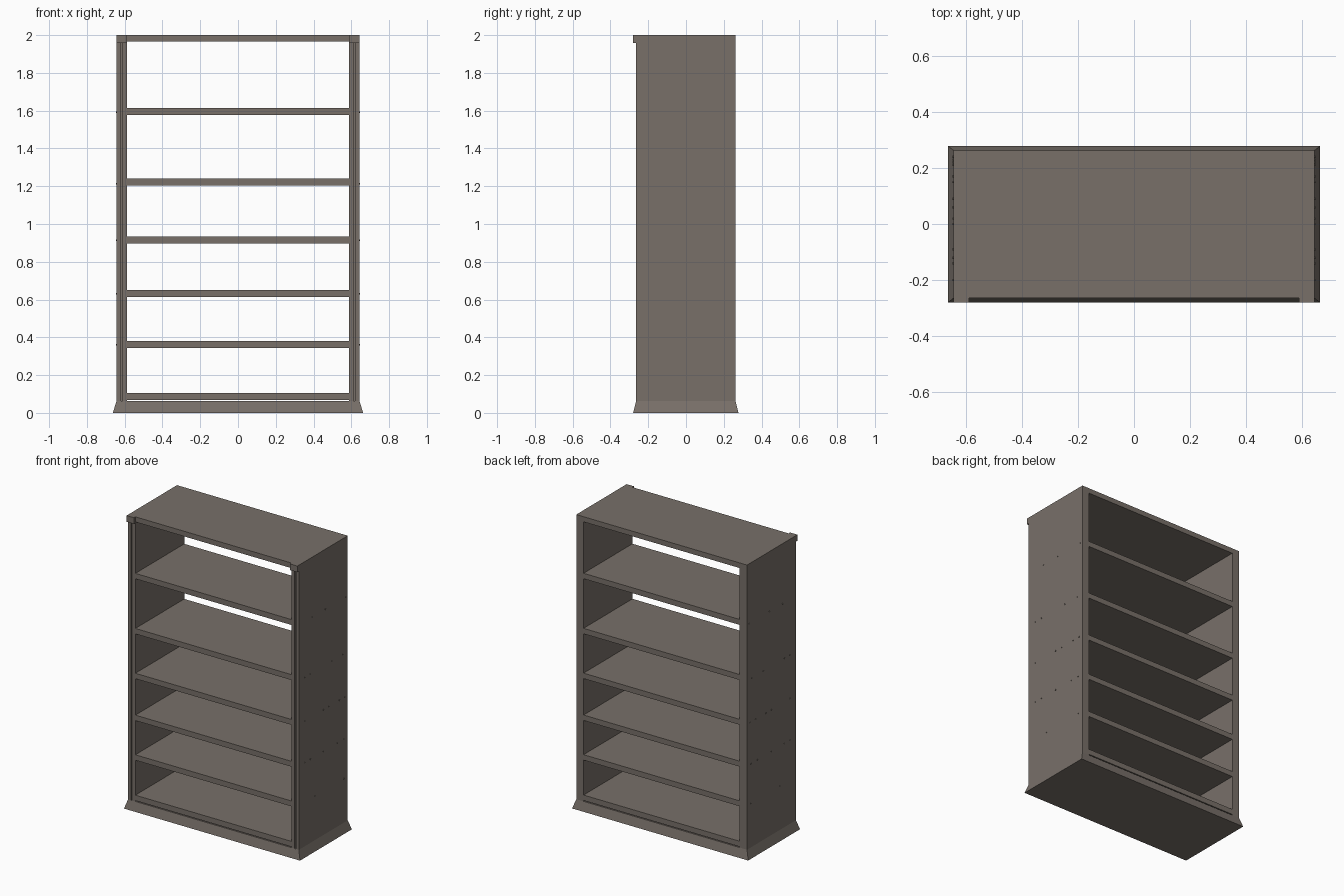
import bpy, bmesh
from math import pi

cube = bpy.data.objects.get("Cube")
if cube:
    bpy.data.objects.remove(cube, do_unlink=True)

wood = bpy.data.materials.new("grey brown wood")
wood.use_nodes = True
colour = (0.188, 0.162, 0.141, 1)
wood.diffuse_color = colour
wood.node_tree.nodes["Principled BSDF"].inputs["Base Color"].default_value = colour


def finish(name, bm):
    bmesh.ops.recalc_face_normals(bm, faces=bm.faces)
    mesh = bpy.data.meshes.new(name)
    bm.to_mesh(mesh)
    bm.free()
    mesh.materials.append(wood)
    obj = bpy.data.objects.new(name, mesh)
    bpy.context.scene.collection.objects.link(obj)
    return obj


def prism(name, profile, z0, z1):
    """Extrude an xy outline upward."""
    bm = bmesh.new()
    face = bm.faces.new([bm.verts.new((x, y, z0)) for x, y in profile])
    top = bmesh.ops.extrude_face_region(bm, geom=[face])["geom"]
    bmesh.ops.translate(bm, vec=(0, 0, z1 - z0),
                        verts=[v for v in top if isinstance(v, bmesh.types.BMVert)])
    return finish(name, bm)


def box(name, x0, x1, y0, y1, z0, z1):
    return prism(name, [(x0, y0), (x1, y0), (x1, y1), (x0, y1)], z0, z1)


OUTER, INNER = 0.643, 0.588
FRONT, BACK = -0.264, 0.262
PLINTH, TOP = 0.062, 1.965

# Flared plinth: a slab whose upper face is narrowed to the body
plinth = box("plinth", -0.663, 0.663, -0.28, 0.278, 0, PLINTH)
for v in plinth.data.vertices:
    if v.co.z > PLINTH / 2:
        v.co.x = OUTER if v.co.x > 0 else -OUTER
        v.co.y = BACK if v.co.y > 0 else FRONT

# Top board and full-depth shelves
box("top_board", -OUTER, OUTER, FRONT, BACK, TOP, 2)
shelf_tops = [0.105, 0.38, 0.65, 0.935, 1.24, 1.615]
for i, z in enumerate(shelf_tops):
    box(f"shelf_{i + 1}", -INNER, INNER, FRONT, BACK, z - 0.037, z)

# Screw heads at each shelf height, listed by depth
screws = {1.592: (-0.12, 0.02, 0.24), 1.212: (-0.2, -0.14, 0.09, 0.21),
          0.915: (-0.2, 0, 0.06, 0.17, 0.23),
          0.632: (-0.2, -0.14, 0, 0.15, 0.22), 0.362: (-0.09, 0.22)}

for side, s in (("left", 1), ("right", -1)):
    # Side panel with a narrow groove down its front edge
    outline = [(OUTER, FRONT), (OUTER, BACK), (INNER, BACK), (INNER, FRONT),
               (0.612, FRONT), (0.612, FRONT + 0.012),
               (0.62, FRONT + 0.012), (0.62, FRONT)]
    prism(f"{side}_side_panel", [(s * x, y) for x, y in outline], PLINTH, TOP)

    # Projecting block at the top front corner
    box(f"{side}_corner_block", s * INNER, s * OUTER, -0.28, FRONT, 1.958, 2)

    for z, depths in screws.items():
        for y in depths:
            bpy.ops.mesh.primitive_cylinder_add(
                vertices=8, radius=0.004, depth=0.008,
                location=(s * OUTER, y, z), rotation=(0, pi / 2, 0))
            screw = bpy.context.object
            screw.name = f"{side}_screw_head"
            screw.data.materials.append(wood)
